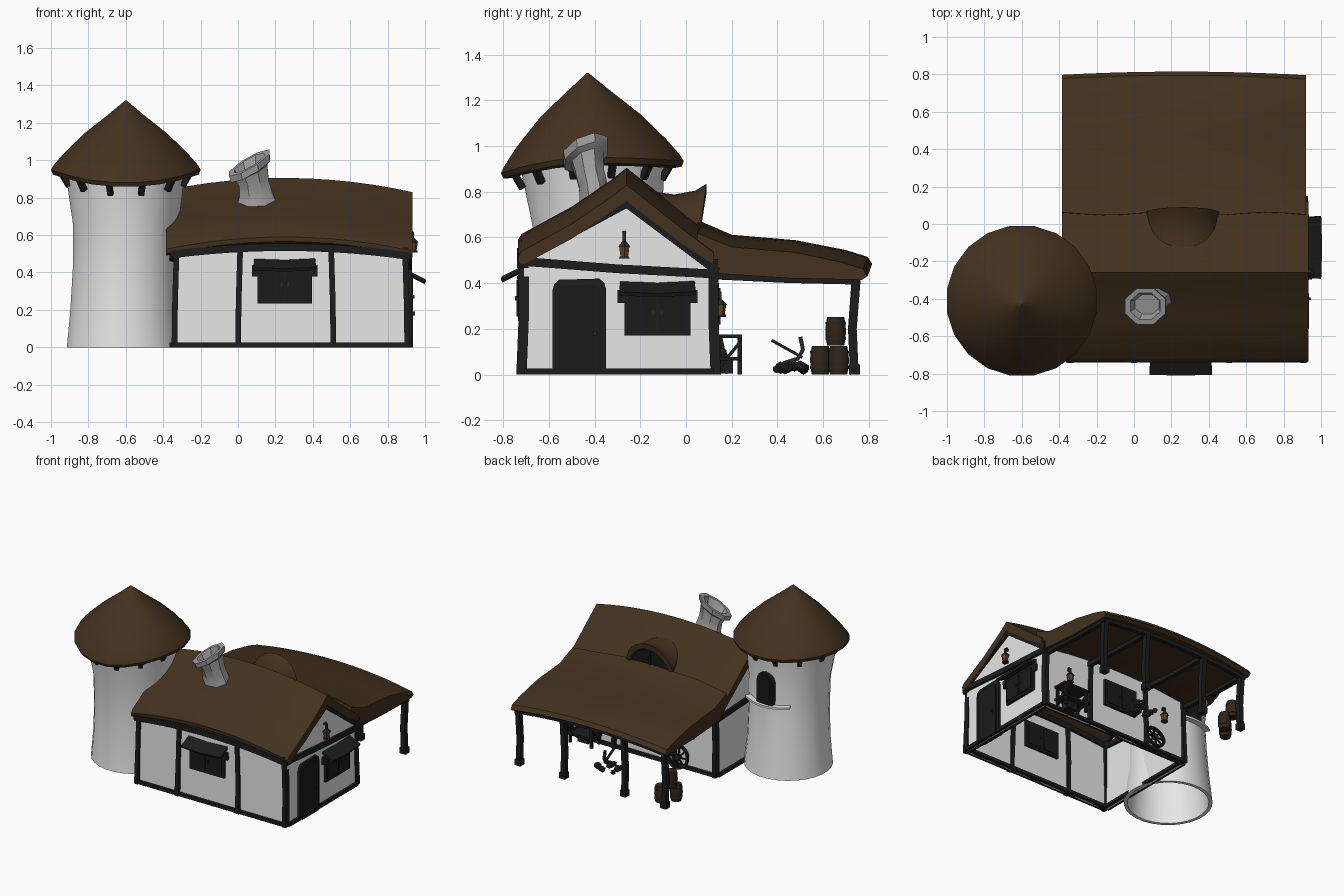
import bpy, bmesh, math, random
from mathutils import Vector, Matrix

random.seed(4)
if "Cube" in bpy.data.objects:
    bpy.data.objects.remove(bpy.data.objects["Cube"])
parts = []


def material(name, *rgb):
    m = bpy.data.materials.new(name)
    m.use_nodes = True
    m.diffuse_color = (*rgb, 1)
    m.node_tree.nodes["Principled BSDF"].inputs["Base Color"].default_value = (*rgb, 1)
    return m


PLASTER = material("white plaster", 0.84, 0.84, 0.84)
STONE = material("grey stone", 0.36, 0.36, 0.36)
THATCH = material("brown thatch", 0.056, 0.031, 0.013)
TIMBER = material("dark timber", 0.012, 0.012, 0.012)
PANEL = material("door panel", 0.01, 0.01, 0.01)
BARREL = material("barrel wood", 0.03, 0.018, 0.01)
IRON = material("dark iron", 0.02, 0.02, 0.021)
LAMP = material("lamp amber", 0.13, 0.055, 0.017)


def finish(name, bm, mat, M=Matrix()):
    bm.transform(M)
    bmesh.ops.recalc_face_normals(bm, faces=bm.faces)
    me = bpy.data.meshes.new(name)
    bm.to_mesh(me)
    bm.free()
    me.materials.append(mat)
    ob = bpy.data.objects.new(name, me)
    bpy.context.scene.collection.objects.link(ob)
    parts.append(ob)
    return ob


def loft(name, rings, mat, wrap=False, M=Matrix()):
    """Skin closed rings; cap the ends, or join last to first when wrap is set."""
    bm = bmesh.new()
    vs = [[bm.verts.new(p) for p in r] for r in rings]
    n = len(vs[0])
    for a, b in zip(vs, vs[1:] + vs[:1] if wrap else vs[1:]):
        for i in range(n):
            j = (i + 1) % n
            bm.faces.new((a[i], a[j], b[j], b[i]))
    if not wrap:
        bm.faces.new(vs[0])
        bm.faces.new(vs[-1])
    return finish(name, bm, mat, M)


def circle(x, y, z, r, n=16, slope=0, flat=1):
    """Horizontal ring: tilted by slope, squashed in y by flat."""
    out = []
    for i in range(n):
        a = math.tau * (i + 0.5) / n
        dx, dy = r * math.cos(a), r * flat * math.sin(a)
        out.append((x + dx, y + dy, z + slope * (dx + .6 * dy)))
    return out


def beam(name, pts, w, d, normal, mat=TIMBER, M=Matrix()):
    """Rectangular timber along a path; d is the size along normal."""
    pts, n = [Vector(p) for p in pts], Vector(normal).normalized()
    rings = []
    for i, p in enumerate(pts):
        t = pts[min(i + 1, len(pts) - 1)] - pts[max(i - 1, 0)]
        u = t.cross(n).normalized() * w / 2
        v = n * d / 2
        rings.append([p + u + v, p - u + v, p - u - v, p + u - v])
    return loft(name, rings, mat, M=M)


def plate(name, outline, depth, mat, M=Matrix()):
    """Outline in local x, z extruded along local y."""
    return loft(name, [[(a, s * depth / 2, b) for a, b in outline] for s in (-1, 1)], mat, M=M)


def rect(x0, x1, z0, z1):
    return [(x0, z0), (x1, z0), (x1, z1), (x0, z1)]


def place(x, y, z, deg=0):
    return Matrix.Translation((x, y, z)) @ Matrix.Rotation(math.radians(deg), 4, "Z")


def sag(x, k=0.075):
    return -k * ((x - 0.25) / 0.68) ** 2


def span(a, b, n=12):
    return [a + (b - a) * i / n for i in range(n + 1)]


# Roofs: a cross-section carried along a cambered ridge
main_sec = [(-.732, .565), (-.735, .59), (-.72, .615), (-.5, .735), (-.33, .85), (-.26, .905), (-.19, .85),
            (0, .70), (.12, .61), (.12, .56), (0, .635), (-.26, .835), (-.5, .67), (-.715, .555)]
porch_sec = [(.055, .672), (.2, .612), (.48, .588), (.7, .545), (.795, .515), (.815, .485),
             (.79, .468), (.45, .475), (.15, .495), (.05, .58)]
loft("main_roof", [[(x, y, z + sag(x)) for y, z in main_sec] for x in span(-.385, .933)], THATCH)
loft("porch_roof", [[(x, y + (.4 * sag(x, .05) if y > .6 else .008 * math.sin(x * 11) if y < .1 else 0),
                      z + sag(x, .055)) for y, z in porch_sec] for x in span(-.385, .92)], THATCH)

# House walls, open below
X0, X1, Y0, Y1 = -.34, .905, -.71, .12
for name, y, top in (("front_wall", Y0, .56), ("back_wall", Y1, .56)):
    loft(name, [[(x, y - .006, 0), (x, y + .006, 0), (x, y + .006, top + sag(x)),
                 (x, y - .006, top + sag(x))] for x in span(X0, X1)], PLASTER)
gable = [(Y0, 0), (Y1, 0), (Y1, .47), (-.26, .765), (Y0, .5)]
for side, x in (("right", X1), ("left", X0)):
    plate(side + "_gable_wall", gable, .012, PLASTER, place(x, 0, 0, 90))

# Timber frame
COLS = (X0, 0, .51, X1)
for i, x in enumerate(COLS):
    lean = .012 if x < .3 else -.012
    for side, y, s in (("front", Y0, 1), ("back", Y1, -1)):
        beam(f"{side}_post_{i}", [(x, y - .01 * s, 0), (x + lean * .3, y, .25), (x + lean, y, .53)],
             .03, .045, (0, 1, 0))
for side, y in (("front", Y0), ("back", Y1)):
    beam(side + "_sill", [(X0 - .015, y, .013), (X1 + .015, y, .013)], .026, .05, (0, 1, 0))
    beam(side + "_plate", [(x, y - .005, .535 + sag(x, .05)) for x in span(X0 - .02, X1 + .02)],
         .04, .05, (0, 1, 0))
for side, x in (("right", X1), ("left", X0)):
    for nm, path, w in (("sill", [(Y0, .013), (Y1, .013)], .026),
                        ("tie", [(Y0, .495), (-.3, .463), (Y1 + .01, .44)], .038),
                        ("rafters", [(Y0 - .01, .5), (-.26, .745), (Y1 + .02, .45)], .036)):
        beam(f"{side}_gable_{nm}", [(x, y, z) for y, z in path], w, .05, (1, 0, 0))

# Porch frame
for i, x in enumerate((X0, 0, .51, .885)):
    beam(f"porch_post_{i}", [(x, .737, 0), (x, .728, .2), (x, .745, .44 + sag(x, .03))], .038, .036, (1, 0, 0))
    beam(f"porch_foot_{i}", [(x, .737, 0), (x, .737, .045)], .048, .048, (1, 0, 0))
    beam(f"porch_rafter_{i}", [(x, Y1, .478 + sag(x, .05)), (x, .45, .462 + sag(x, .05)),
                               (x, .76, .455 + sag(x, .05))], .035, .03, (1, 0, 0))
beam("porch_eave_beam", [(x, .745, .45 + sag(x, .045)) for x in span(X0 - .03, .91)], .03, .03, (0, 1, 0))


# Shuttered windows and awnings
def window(name, M, w, h, awning=True):
    plate(name + "_frame", rect(-w / 2, w / 2, 0, h), .05, TIMBER, M)
    for s in (-1, 1):
        c = s * w * .235
        plate(name + "_shutter", rect(c - w * .21, c + w * .21, h * .1, h * .9), .062, PANEL, M)
        plate(name + "_knob", rect(s * .018 - .005, s * .018 + .005, h * .45, h * .55), .075, IRON, M)
        if awning:
            beam(name + "_bracket", [(s * w * .55, -.015, h * .72), (s * w * .55, -.02, h)],
                 .02, .03, (1, 0, 0), M=M)
    if awning:
        e = w * .57
        beam(name + "_awning", [(-e, -.045, h + .008), (0, -.05, h), (e, -.045, h + .01)],
             .105, .018, (0, -.5, 1), M=M)


window("front_window", place(.25, Y0, .235), .29, .2)
window("right_window", place(X1, -.125, .17, 90), .29, .2)
window("back_window", place(.24, Y1, .2, 180), .28, .2, False)

# Door
door = place(X1, -.467, 0, 90)
for nm, w, top, depth, mat in (("frame", .118, .42, .05, TIMBER), ("panel", .095, .395, .062, PANEL)):
    arch = [(w * sx, top - dz) for sx, dz in
            ((1, .05), (.93, .02), (.75, 0), (-.75, .005), (-.93, .025), (-1, .055))]
    plate("door_" + nm, [(-w, 0), (w, 0)] + arch, depth, mat, door)
plate("door_knob", rect(.06, .075, .17, .19), .08, IRON, door)

# Dormer: flared arch closed by a dark pane
DX = .26


def arch_pts(y, half, base, top, n=12, lean=0):
    return [(DX + half * math.cos(math.pi * i / n), y + lean * math.sin(math.pi * i / n),
             base + (top - base) * math.sin(math.pi * i / n)) for i in range(n + 1)]


loft("dormer_roof", [arch_pts(y, hw, b, t, lean=l) + arch_pts(y, hw - .03, b - .02, t - .04, lean=l)[::-1]
                     for y, hw, b, t, l in ((-.17, .17, .72, .805, 0), (-.05, .18, .68, .788, 0),
                                            (.03, .188, .645, .805, .01), (.06, .198, .63, .835, .03))], THATCH)
loft("dormer_window", [arch_pts(y, .17, .61, .775, lean=.015) for y in (0, .052)], PANEL)
beam("dormer_mullion", [(DX, .056, .63), (DX, .066, .775)], .015, .015, (0, 1, 0))

# Tower: hollow flared wall, tilted conical roof, brackets, window
TX, TY = -.6, -.41
wall = [(-.01, .05, 0, .307), (-.01, .045, .2, .288), (-.005, .035, .42, .28),
        (0, .02, .65, .283), (-.002, .005, .85, .31), (0, 0, .97, .33)]
outer = [circle(TX + dx, TY + dy, z, r, 28) for dx, dy, z, r in wall]
inner = [circle(TX + dx, TY + dy, z, r - .025, 28) for dx, dy, z, r in reversed(wall)]
loft("tower_wall", outer + inner, PLASTER, wrap=True)


def rim_dip(y):
    d = (y - TY) / .4
    return -.07 * d * d if d < 0 else -.015 * d * d


cone = [(.003, 1.32), (.1, 1.24), (.22, 1.147), (.33, 1.043), (.39, .975), (.405, .95),
        (.395, .925), (.36, .915), (.3, .93), (.003, 1.0)]
loft("tower_roof", [[(x, y - .02 * (z - .95) / .37, z + rim_dip(y)) for x, y, z in circle(TX, TY, z, r, 20)]
                    for r, z in cone], THATCH)
for i in range(12):
    a = math.tau * (i + .5) / 12
    c, s = math.cos(a), math.sin(a)
    dip = rim_dip(TY + .35 * s)
    beam("tower_bracket", [(TX + r * c, TY + r * s, z + dip) for r, z in ((.315, .865), (.36, .94))],
         .028, .028, (-s, c, 0))
tower_win = place(TX - .005, TY + .302, .54, 177)
for nm, w, depth, mat in (("frame", .066, .06, TIMBER), ("pane", .05, .07, PANEL)):
    head = [(w * math.cos(t), .18 + w * math.sin(t)) for t in span(0, math.pi, 8)]
    plate("tower_window_" + nm, [(-w, .01), (w, .01)] + head, depth, mat, tower_win)
beam("tower_window_sill", [(TX + .3 * math.cos(a), TY + .025 + .3 * math.sin(a), .535 + .02 * math.cos(a) ** 2)
                           for a in span(.95, 2.2, 8)], .045, .016, (0, 0, 1), PLASTER)

# Chimney, leaning, with a tilted hollow cap
loft("chimney", [circle(x, y, z, r, 8, s, f) for x, y, z, r, s, f in
                 ((.1, -.39, .66, .14, 0, .66), (.1, -.395, .765, .115, .05, .66), (.095, -.405, .82, .094, .15, .72),
                  (.085, -.42, .88, .085, .25, .78), (.072, -.43, .94, .09, .5, .82), (.067, -.437, .95, .112, .55, .9),
                  (.06, -.44, .986, .116, .55, .9), (.06, -.44, .986, .085, .55, .9), (.07, -.43, .92, .07, .5, .8))], STONE)


# Lanterns
def lantern(M):
    loft("lantern_glass", [circle(0, -.03, z, r, 6) for z, r in ((0, .019), (.045, .026))], LAMP, M=M)
    for z0, z1, r0, r1 in ((-.008, .002, .026, .024), (.045, .068, .031, .01)):
        loft("lantern_cap", [circle(0, -.03, z0, r0, 6), circle(0, -.03, z1, r1, 6)], IRON, M=M)
    beam("lantern_hook", [(0, -.03, .065), (0, -.03, .1), (0, -.018, .108), (0, 0, .09)], .012, .014, (1, 0, 0), IRON, M)


for x, y, z, deg in ((X1, -.27, .515, 90), (.7, Y1, .26, 180), (-.15, Y1, .26, 180)):
    lantern(place(x, y, z, deg))

# Barrels
for x, y, z in ((-.33, .588, 0), (-.255, .668, 0), (-.335, .655, .127)):
    M = place(x, y, z)
    loft("barrel", [circle(0, 0, h, r, 14) for h, r in ((0, .037), (.03, .043), (.062, .045), (.095, .043), (.125, .037))], BARREL, M=M)
    for h in (.025, .092):
        loft("barrel_band", [circle(0, 0, h + k, .0445, 14) for k in (0, .012)], IRON, M=M)

# Workbench under the porch, with a crate below
for z in (.07, .168):
    beam("bench_board", [(.61, .19, z), (.83, .19, z)], .11, .016, (0, 0, 1))
for x in (.63, .81):
    for y in (.145, .235):
        beam("bench_leg", [(x, y, 0), (x, y, .17)], .018, .018, (1, 0, 0))
    beam("bench_brace", [(x, .145, .03), (x, .235, .14)], .014, .014, (1, 0, 0))
beam("bench_crate", [(.68, .175, .035), (.77, .175, .035)], .06, .06, (0, 0, 1))

# Rubble heap with a pick
for i in range(16):
    bm = bmesh.new()
    bmesh.ops.create_icosphere(bm, subdivisions=1, radius=random.uniform(.015, .026))
    p = Vector((.33 + random.uniform(-.1, .1), .46 + random.uniform(-.07, .07), .024 + (i % 3) * .006))
    finish("rubble_stone", bm, IRON, Matrix.Translation(p))
beam("pick_handle", [(.33, .375, .15), (.33, .51, .075)], .013, .013, (1, 0, 0))
beam("pick_head", [(.33, .5, .165), (.33, .512, .11), (.33, .49, .07), (.33, .43, .05)], .018, .016, (1, 0, 0), IRON)

# Cart wheel leaning on the back wall
wheel = place(-.05, .165, .088) @ Matrix.Rotation(math.radians(12), 4, "X")


def spoke_point(a, r):
    return (r * math.cos(a), 0, r * math.sin(a))


loft("wheel_rim", [[(math.cos(a) * r, y, math.sin(a) * r) for r, y in
                    ((.086, -.01), (.086, .01), (.07, .01), (.07, -.01))] for a in span(0, math.tau, 20)[:-1]],
     TIMBER, wrap=True, M=wheel)
for i in range(4):
    a = math.pi * i / 4
    beam("wheel_spoke", [spoke_point(a, -.075), spoke_point(a, .075)], .01, .01, (0, 1, 0), M=wheel)
plate("wheel_hub", [spoke_point(a, .02)[::2] for a in span(0, math.tau, 10)[:-1]], .03, IRON, wheel)

# Smooth shading with sharp edges kept
bpy.ops.object.select_all(action="DESELECT")
for ob in parts:
    ob.select_set(True)
bpy.context.view_layer.objects.active = parts[0]
bpy.ops.object.shade_smooth_by_angle(angle=math.radians(35))
